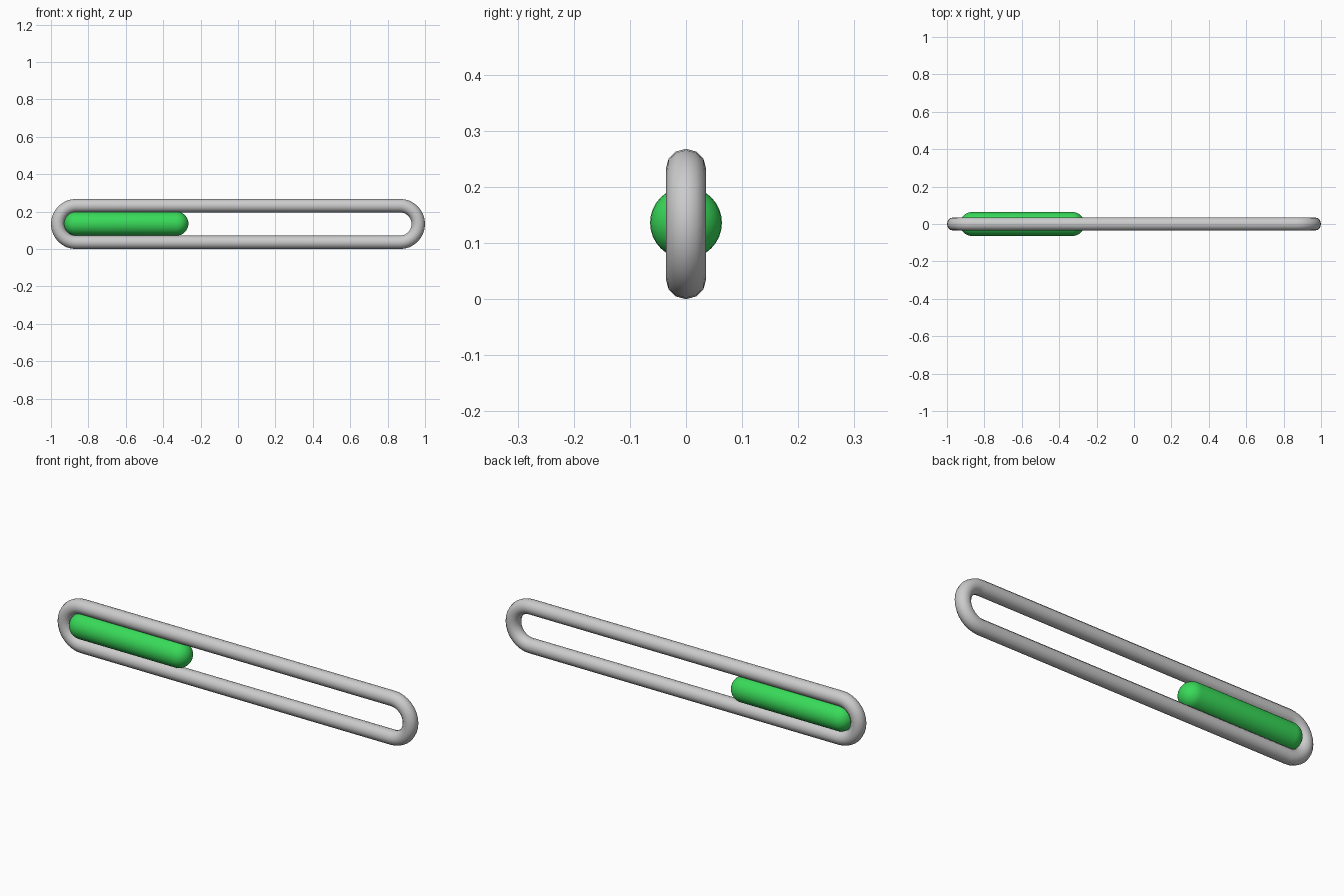
import bpy, bmesh, math
from mathutils import Matrix, Vector

if "Cube" in bpy.data.objects:
    bpy.data.objects.remove(bpy.data.objects["Cube"])

ZC = 0.134          # height of the long axis
TUBE = 0.036        # frame tube radius
BEND = 0.098        # bend radius of the tube centre line
STRAIGHT = 1 - TUBE - BEND


def finish(name, bm):
    bmesh.ops.recalc_face_normals(bm, faces=bm.faces)
    mesh = bpy.data.meshes.new(name)
    bm.to_mesh(mesh)
    bm.free()
    for p in mesh.polygons:
        p.use_smooth = True
    obj = bpy.data.objects.new(name, mesh)
    bpy.context.collection.objects.link(obj)
    return obj


# Frame: round tube swept along a stadium-shaped loop
def stadium_frame(steps=16, sides=12):
    bm = bmesh.new()
    rings = []
    for end in (1, -1):
        for i in range(steps + 1):
            a = -math.pi / 2 + math.pi * i / steps + (0 if end == 1 else math.pi)
            out = Vector((math.cos(a), 0, math.sin(a)))
            centre = Vector((end * STRAIGHT, 0, ZC)) + out * BEND
            ring = []
            for j in range(sides):
                t = 2 * math.pi * j / sides
                offset = out * math.cos(t) + Vector((0, math.sin(t), 0))
                ring.append(bm.verts.new(centre + offset * TUBE))
            rings.append(ring)
    for k, r in enumerate(rings):
        n = rings[(k + 1) % len(rings)]
        for j in range(sides):
            m = (j + 1) % sides
            bm.faces.new((r[j], r[m], n[m], n[j]))
    return finish("bar_frame", bm)


# Fill: capsule lathed around the long axis
def capsule(x0, x1, r, steps=8, sides=32):
    bm = bmesh.new()
    pts = []
    for cx, start in ((x0 + r, math.pi), (x1 - r, math.pi / 2)):
        for i in range(steps + 1):
            a = start - math.pi / 2 * i / steps
            pts.append((cx + r * math.cos(a), 0, ZC + 0.002 + r * math.sin(a)))
    verts = [bm.verts.new(p) for p in pts]
    edges = [bm.edges.new(e) for e in zip(verts, verts[1:])]
    bmesh.ops.spin(bm, geom=verts + edges, cent=(0, 0, ZC + 0.002), axis=(1, 0, 0),
                   angle=2 * math.pi, steps=sides, use_duplicate=False)
    bmesh.ops.remove_doubles(bm, verts=bm.verts, dist=1e-5)
    return finish("progress_fill", bm)


stadium_frame()
fill = capsule(-0.93, -0.265, 0.064)

green = bpy.data.materials.new("green")
green.diffuse_color = (0.04, 0.7, 0.1, 1)
green.use_nodes = True
green.node_tree.nodes["Principled BSDF"].inputs["Base Color"].default_value = green.diffuse_color
fill.data.materials.append(green)
